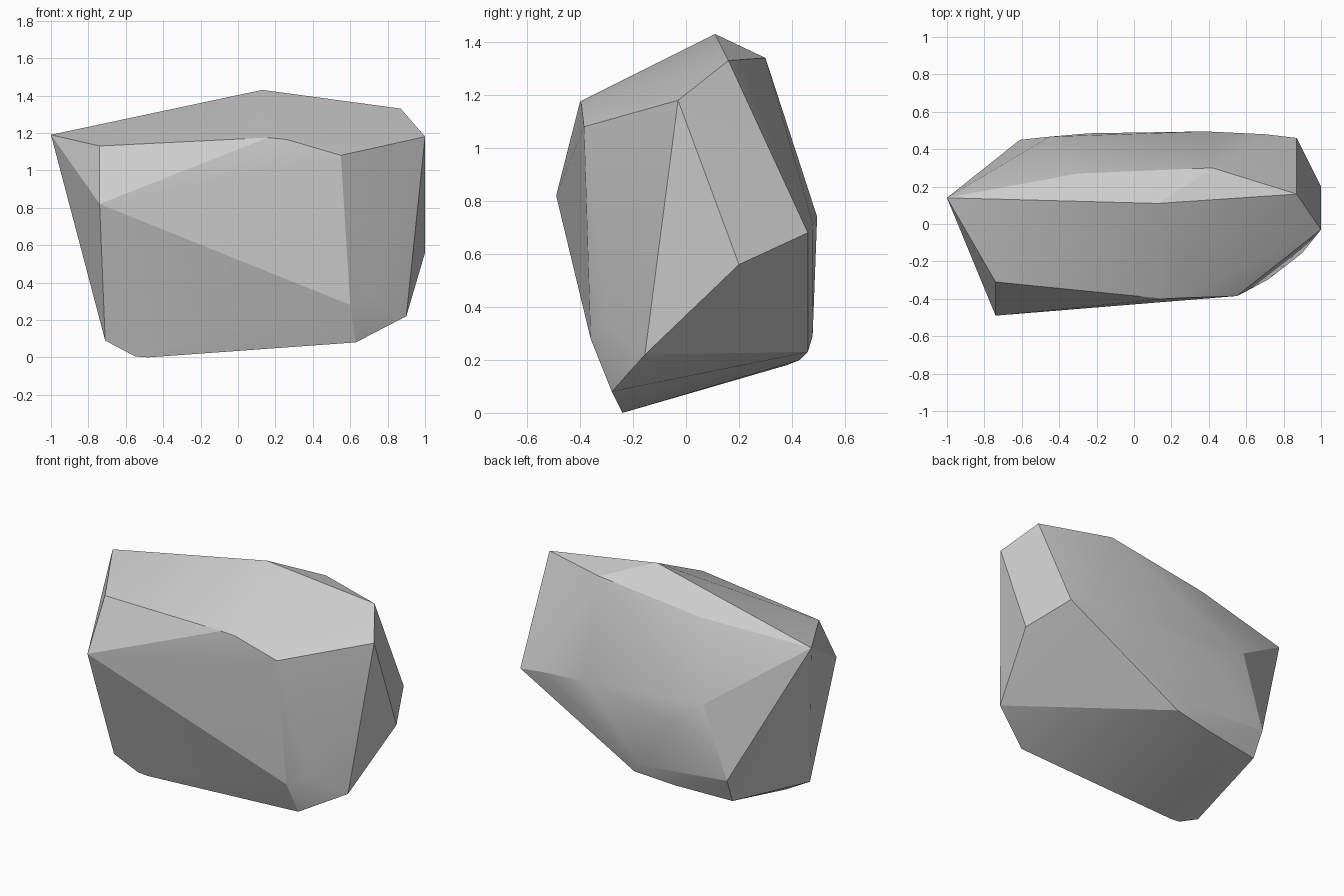
import bpy, bmesh

if "Cube" in bpy.data.objects:
    bpy.data.objects.remove(bpy.data.objects["Cube"])

# Corner points of the faceted boulder, grouped by region
crown = [(-1, .14, 1.19), (.13, .11, 1.43), (.87, .16, 1.33), (1, -.03, 1.18),
         (.42, .30, 1.34), (-.3, .27, 1.25), (-.65, .22, 1.19)]
front = [(-.74, -.31, 1.13), (-.74, -.49, .82), (.16, -.40, 1.175), (.26, -.395, 1.165),
         (.55, -.385, 1.08), (.60, -.36, .28), (.72, -.295, .34)]
right = [(.90, -.155, .22), (1, .20, .56), (.87, .46, .68)]
back = [(.38, .495, .74), (.7, .48, .71), (-.24, .485, .62), (-.45, .467, .80),
        (-.61, .45, .34), (0, .478, .29)]
base = [(.63, -.28, .08), (-.71, -.26, .09), (-.55, -.24, .005), (-.48, -.24, 0),
        (.05, .46, .23), (-.22, .43, .20), (-.60, .38, .18)]

# Wrap the corners in a convex hull with flat facets
bm = bmesh.new()
for p in crown + front + right + back + base:
    bm.verts.new(p)
hull = bmesh.ops.convex_hull(bm, input=bm.verts[:])
loose = [v for v in bm.verts if not v.link_faces]
bmesh.ops.delete(bm, geom=loose, context='VERTS')
bmesh.ops.recalc_face_normals(bm, faces=bm.faces[:])
mesh = bpy.data.meshes.new("boulder")
bm.to_mesh(mesh)
bm.free()
boulder = bpy.data.objects.new("boulder", mesh)
bpy.context.collection.objects.link(boulder)
bpy.context.view_layer.objects.active = boulder
boulder.select_set(True)
bpy.ops.object.shade_smooth_by_angle(angle=0.26)
